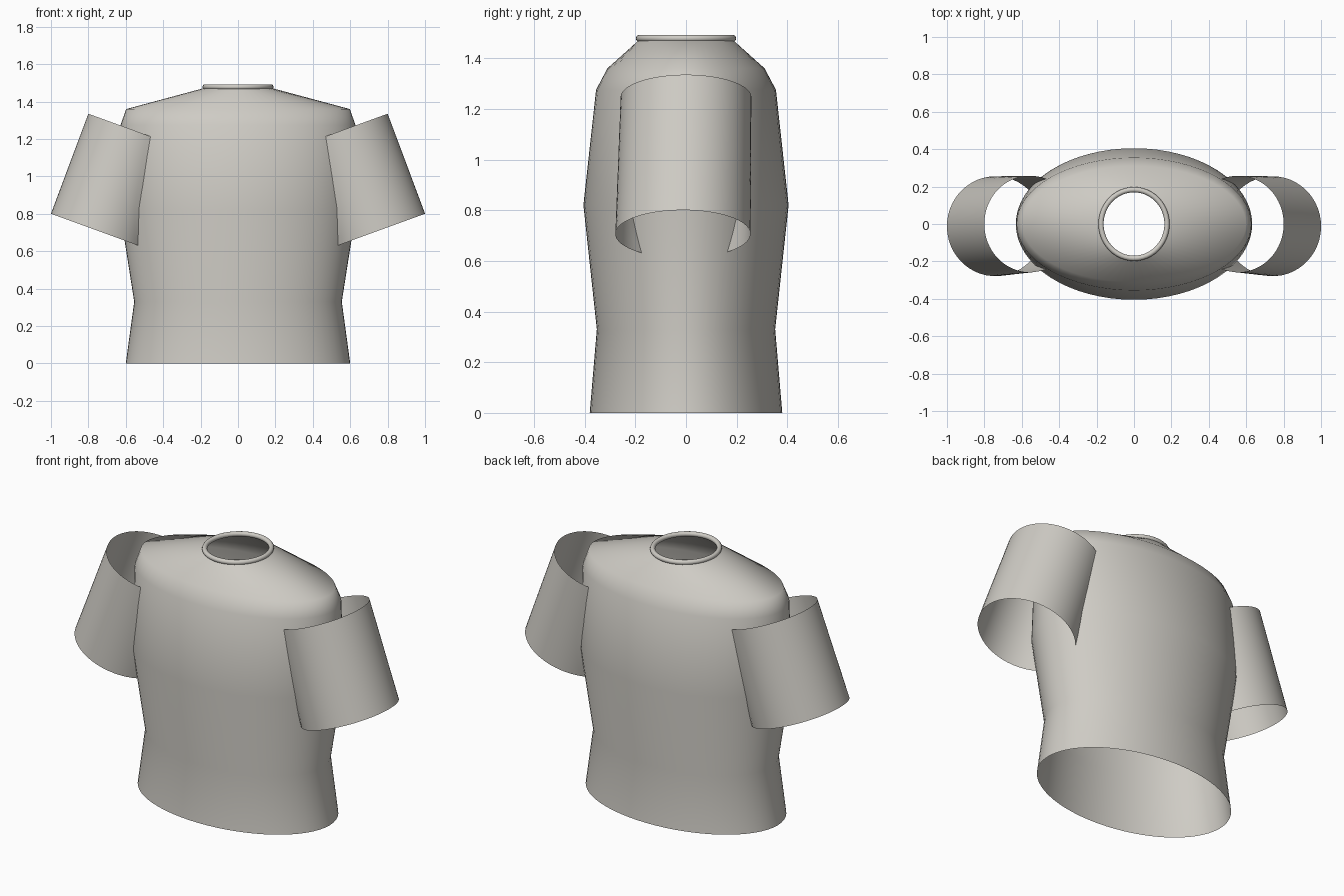
import bpy, bmesh, math

cube = bpy.data.objects.get("Cube")
if cube:
    bpy.data.objects.remove(cube)

# One warm grey cloth colour
cloth = bpy.data.materials.new("warm_grey_cloth")
cloth.use_nodes = True
colour = (0.62, 0.60, 0.555, 1)
cloth.diffuse_color = colour
cloth.node_tree.nodes["Principled BSDF"].inputs["Base Color"].default_value = colour

# Torso outline: height, half width, half depth
TORSO = [(0, 0.6, 0.38), (0.33, 0.555, 0.352), (0.82, 0.632, 0.405),
         (1.275, 0.628, 0.355), (1.36, 0.598, 0.31), (1.473, 0.178, 0.184)]
SEGMENTS = 64


def loft(name, rows, closed):
    """Skin rows of points with quads, leaving both ends open."""
    bm = bmesh.new()
    rings = [[bm.verts.new(p) for p in row] for row in rows]
    count = len(rows[0])
    for a, b in zip(rings, rings[1:]):
        for i in range(count if closed else count - 1):
            j = (i + 1) % count
            bm.faces.new((a[i], a[j], b[j], b[i]))
    mesh = bpy.data.meshes.new(name)
    bm.to_mesh(mesh)
    bm.free()
    obj = bpy.data.objects.new(name, mesh)
    bpy.context.collection.objects.link(obj)
    finish(obj)
    return obj


def finish(obj):
    obj.data.materials.append(cloth)
    for poly in obj.data.polygons:
        poly.use_smooth = True


def torso_radii(z):
    for (z0, a0, b0), (z1, a1, b1) in zip(TORSO, TORSO[1:]):
        if z <= z1:
            t = (z - z0) / (z1 - z0)
            return a0 + (a1 - a0) * t, b0 + (b1 - b0) * t
    return TORSO[-1][1:]


def inside_torso(p):
    a, b = torso_radii(p[2])
    return (p[0] / a) ** 2 + (p[1] / b) ** 2 < 1


# Torso shell, open at hem and neck
angles = [2 * math.pi * i / SEGMENTS for i in range(SEGMENTS)]
loft("shirt_body", [[(a * math.cos(t), b * math.sin(t), z) for t in angles]
                    for z, a, b in TORSO], True)

# Rolled collar
bpy.ops.mesh.primitive_torus_add(major_segments=48, minor_segments=12,
                                 major_radius=0.18, minor_radius=0.014,
                                 location=(0, 0, 1.478))
collar = bpy.context.object
collar.name = "collar"
collar.scale = (0.98, 1.02, 1)
finish(collar)

# Sleeves: tilted open tubes that stop where they meet the torso
TILT = math.radians(20)


def sleeve_point(s, t, side):
    rx, ry = 0.26 + 0.016 * s, 0.258 + 0.009 * s
    out = rx * math.cos(t)
    cx, cy, cz = 0.556 + 0.185 * s, -0.012 * s, 1.246 - 0.54 * s
    return (side * (cx + out * math.cos(TILT)),
            cy + ry * math.sin(t), cz + out * math.sin(TILT))


def meeting_angle(s, direction):
    steps = 400
    for i in range(steps):
        t = direction * math.pi * i / steps
        if inside_torso(sleeve_point(s, t, 1)):
            return t
    return direction * math.pi


def sleeve(name, side):
    rows = []
    for k in range(17):
        s = k / 16
        front, back = meeting_angle(s, -1), meeting_angle(s, 1)
        rows.append([sleeve_point(s, front + (back - front) * i / 40, side)
                     for i in range(41)])
    # Keep face winding outward on both sides
    if side > 0:
        rows.reverse()
    loft(name, rows, False)


sleeve("left_sleeve", 1)
sleeve("right_sleeve", -1)
